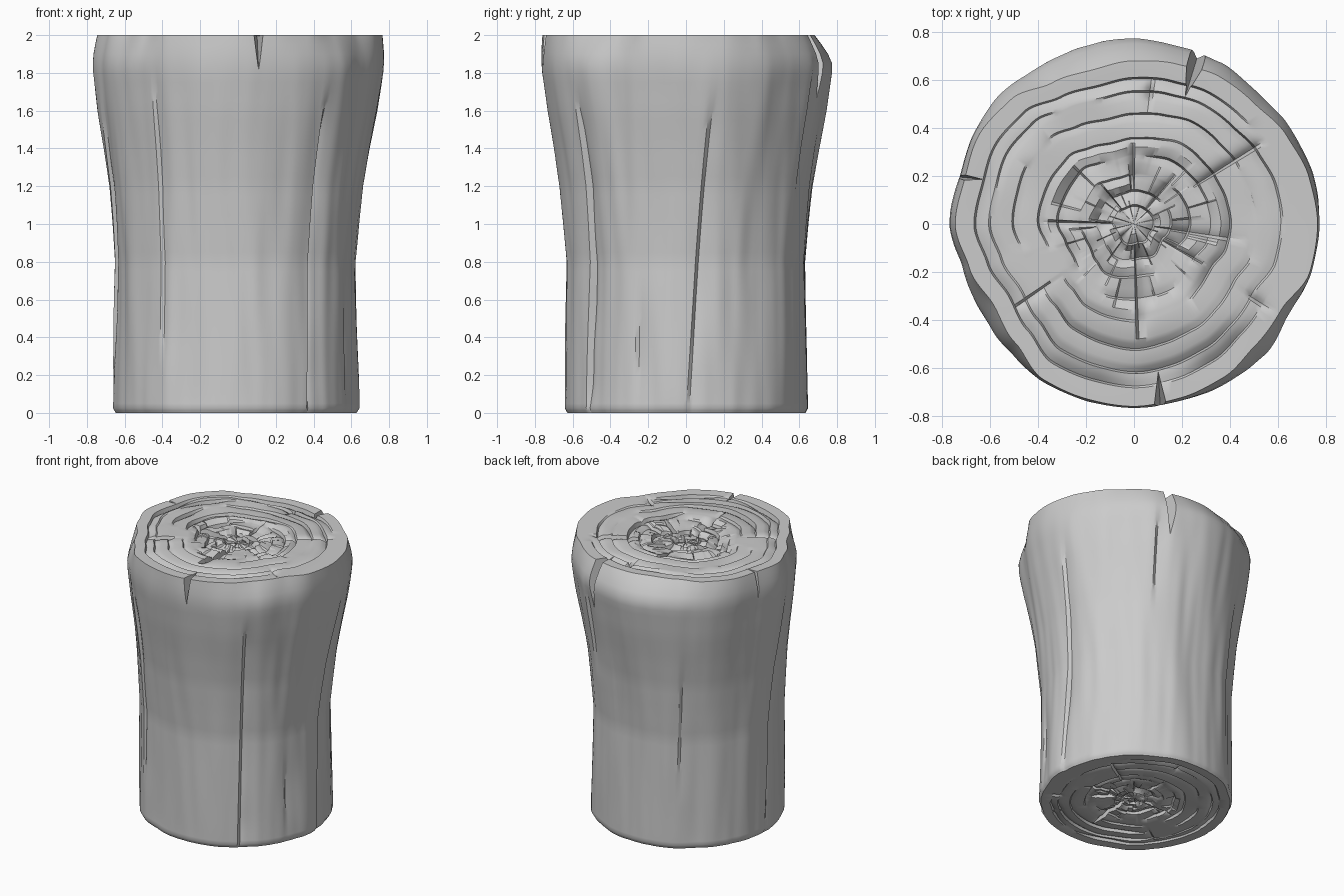
import bpy, bmesh, random
from math import sin, cos, radians, exp
from mathutils import Vector, noise

random.seed(4)
if "Cube" in bpy.data.objects:
    bpy.data.objects.remove(bpy.data.objects["Cube"])

SEG = 240
# Rim radius and rim chamfer, in hundredths, every 15 degrees from +x
RIM = [77.5, 77.5, 76.5, 76, 77, 77, 78, 77.5, 77, 78, 77.5, 76,
       77.5, 74, 73.5, 75, 76.5, 76.5, 77, 76.5, 77, 77.5, 75, 77]
CHAMFER = [1, 2, 3, 5, 6, 8, 10, 11, 9, 5, 3, 3, 3, 3, 6, 5, 1.5, 1, 1, 1.5, 3, 6, 4, 1]
# Flare of the trunk from base (0) to rim (1)
FLARE = [(0, 0), (0.8, -.1), (1, .04), (1.2, .2), (1.4, .45), (1.6, .73), (1.8, .95), (1.9, 1), (2, 1)]
# Bark cracks: angle at base, lean in degrees, bottom, top, depth
BARK = [(1, 12, 0, 1.75, .03), (60, 3, 1.2, 1.9, .025), (120, 5, .4, 1.5, .015),
        (178, 14, 0, 1.7, .03), (232, 1, .3, 1.85, .022), (306, 4, 0, 1.75, .045), (335, 0, .1, .7, .02)]
# Growth rings as fractions of the rim
RINGS = [.89, .81, .68, .53, .42, .3, .2, .11]
# Radial cracks in the cut faces: angle, inner, outer, depth
SPLITS = [(90, .2, .52, .04), (272, .12, .6, .06), (32, .38, .88, .04), (178, .1, .5, .05),
          (215, .6, .9, .03), (330, .2, .5, .04), (350, .2, .6, .03), (83, .72, .9, .04),
          (130, .1, .3, .04), (50, .1, .35, .04), (328, .75, .95, .025)]
CHUNKS = [[random.uniform(0, .03) for _ in range(12)] for _ in RINGS]


def clamp(x):
    return max(0.0, min(1.0, x))


def smooth(x):
    x = clamp(x)
    return x * x * (3 - 2 * x)


def interp(table, x):
    for (x0, y0), (x1, y1) in zip(table, table[1:]):
        if x <= x1:
            return y0 + (y1 - y0) * (x - x0) / (x1 - x0)
    return table[-1][1]


def around(table, deg):
    i = int(deg // 15)
    a, b = table[i % 24], table[(i + 1) % 24]
    return (a + (b - a) * smooth(deg / 15 - i)) / 100


def window(x, lo, hi, fade):
    return smooth((x - lo) / fade) * smooth((hi - x) / fade)


LEAN = [(BARK[-1][0] - 360, BARK[-1][1])] + [c[:2] for c in BARK] + [(BARK[0][0] + 360, BARK[0][1])]


def angle(base, z):
    return (base + interp(LEAN, base) * z / 2) % 360


def radius(base, z):
    """Trunk radius at a column and height."""
    deg = angle(base, z)
    a = radians(deg)
    foot = .647 - .013 * cos(a)
    r = foot + (around(RIM, deg) - foot) * interp(FLARE, z)
    r -= around(CHAMFER, deg) * clamp((z - 1.84) / .16) ** 1.3
    mid = window(z, -.2, 2, .3)
    r += .016 * mid * noise.noise(Vector((cos(a) * 3.5, sin(a) * 3.5, z * .7)))
    r += .006 * mid * noise.noise(Vector((cos(a) * 9, sin(a) * 9, z * 1.6 + 5)))
    for start, lean, lo, hi, depth in BARK:
        t = (base - start) % 360
        if t < 40:
            wander = .75 + .5 * noise.noise(Vector((start, 0, z * 2.5)))
            r -= depth * wander * window(z, lo - .1, hi, .3) * exp(-t / 6)
    return r - .014 * clamp((.025 - z) / .025)


def cap_depth(deg, f, ring, weight):
    """How far a cut face is sunk below its plane."""
    a = radians(deg)
    n = noise.noise(Vector((cos(a) * 1.6, sin(a) * 1.6, ring * 3.1)))
    d = .035 * (1 - f) ** 2 + .034 * weight * clamp(.5 + 1.3 * n)
    if f < .44:
        d += CHUNKS[ring][int(((deg + ring * 11) % 360) // 30)]
    for start, lo, hi, depth in SPLITS:
        arc = radians((deg - start) % 360) * f
        if arc < .2:
            d += depth * window(f, lo, hi, .08) * exp(-arc / .03)
    return d


# Rows of the cut faces: a lip, a sharp step and a slow rise for each ring
cap_rows = [(.97, 0, 0)]
for k, f in enumerate(RINGS):
    cap_rows += [(f + .007, k, .05), (f - .004, k, 1), (f - .03, k, .5), (f - .055, k, .2)]
side_z = [0, .012, .025] + [.05 * i for i in range(1, 40)] + [1.975, 1.99, 2]


def cap_point(base, row, top):
    f, ring, weight = row
    z = 2 if top else 0
    deg = angle(base, z)
    a = radians(deg)
    wobble = noise.noise(Vector((cos(a) * 1.8, sin(a) * 1.8, f * 2)))
    r = f * radius(base, z) * (1 + .12 * (1 - f) * wobble)
    d = cap_depth(deg, f, ring, weight)
    return r * cos(a), r * sin(a), (2 - d if top else .6 * d)


def side_point(base, z):
    a = radians(angle(base, z))
    r = radius(base, z)
    return r * cos(a), r * sin(a), z


# Log: one closed skin running from the lower cut face, up the bark, to the upper one
bm = bmesh.new()
rows = []
columns = [i * 360 / SEG for i in range(SEG)]
for row in reversed(cap_rows):
    rows.append([bm.verts.new(cap_point(c, row, False)) for c in columns])
for z in side_z:
    rows.append([bm.verts.new(side_point(c, z)) for c in columns])
for row in cap_rows:
    rows.append([bm.verts.new(cap_point(c, row, True)) for c in columns])
for low, high in zip(rows, rows[1:]):
    for i in range(SEG):
        j = (i + 1) % SEG
        bm.faces.new((low[i], low[j], high[j], high[i]))
for ring, z in ((rows[0], .03), (rows[-1], 1.95)):
    hub = bm.verts.new((0, 0, z))
    for i in range(SEG):
        bm.faces.new((ring[i], ring[(i + 1) % SEG], hub))
bmesh.ops.recalc_face_normals(bm, faces=bm.faces)
mesh = bpy.data.meshes.new("log")
bm.to_mesh(mesh)
bm.free()
log = bpy.data.objects.new("log", mesh)
bpy.context.collection.objects.link(log)

# Single grey material
grey = bpy.data.materials.new("plain grey")
grey.use_nodes = True
grey.diffuse_color = (.6, .6, .6, 1)
grey.node_tree.nodes["Principled BSDF"].inputs["Base Color"].default_value = (.6, .6, .6, 1)
mesh.materials.append(grey)

bpy.context.view_layer.objects.active = log
log.select_set(True)


def notch(name, inner, edge_a, edge_b, bottom):
    """Cut a wedge out of the rim: inner tip, two points on the rim, lowest height."""
    tip, a, b = (Vector((*p, 2.02)) for p in (inner, edge_a, edge_b))
    a, b = tip + (a - tip) * 1.5, tip + (b - tip) * 1.5
    low = (a + b) / 2
    low.z = bottom - .1
    wb = bmesh.new()
    for p in (tip, a, b, low):
        wb.verts.new(p)
    bmesh.ops.convex_hull(wb, input=wb.verts)
    bmesh.ops.recalc_face_normals(wb, faces=wb.faces)
    me = bpy.data.meshes.new(name)
    wb.to_mesh(me)
    wb.free()
    me.materials.append(grey)
    cutter = bpy.data.objects.new(name, me)
    cutter.hide_render = True
    bpy.context.collection.objects.link(cutter)
    mod = log.modifiers.new(name, "BOOLEAN")
    mod.operation, mod.solver, mod.object = "DIFFERENCE", "EXACT", cutter
    bpy.ops.object.modifier_apply(modifier=name)
    bpy.data.objects.remove(cutter)


# Splits in the rim
notch("back_notch", (.21, .52), (.22, .73), (.32, .7), 1.5)
notch("side_notch", (-.62, .185), (-.75, .18), (-.74, .215), 1.75)
notch("front_notch", (.1, -.6), (.08, -.77), (.14, -.76), 1.79)

bpy.ops.object.shade_smooth_by_angle(angle=radians(32))
